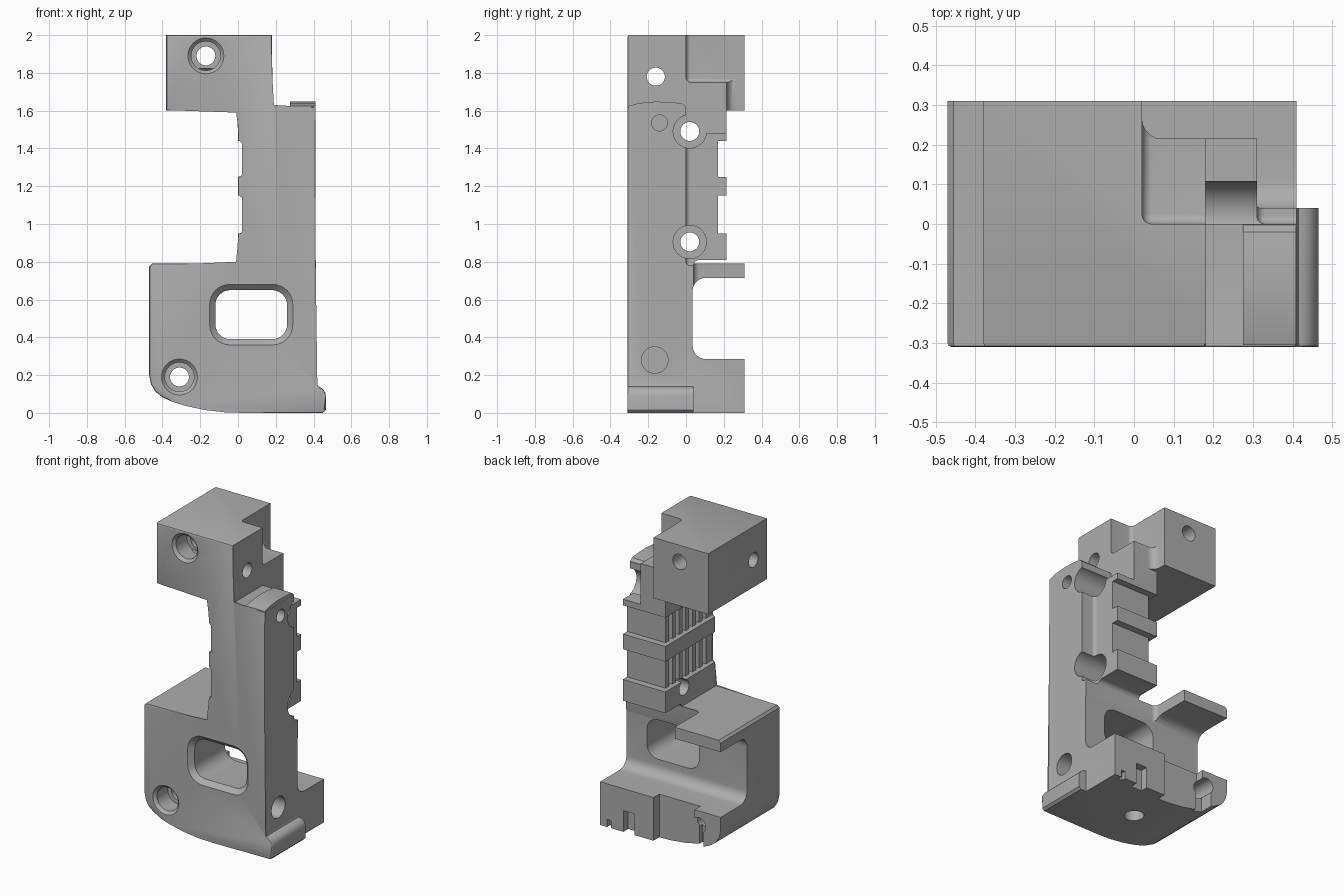
import bpy, bmesh
from math import sin, cos, pi, radians

if "Cube" in bpy.data.objects:
    bpy.data.objects.remove(bpy.data.objects["Cube"])

grey = bpy.data.materials.new("plain_grey")
grey.use_nodes = True
grey.diffuse_color = (0.42, 0.42, 0.42, 1)
grey.node_tree.nodes["Principled BSDF"].inputs["Base Color"].default_value = (0.42, 0.42, 0.42, 1)

PLACE = {"x": lambda u, v, t: (t, u, v),
         "y": lambda u, v, t: (u, t, v),
         "z": lambda u, v, t: (u, v, t)}


def arc(cu, cv, r, start, end, steps=8):
    angles = [radians(start + (end - start) * i / steps) for i in range(steps + 1)]
    return [(cu + r * cos(a), cv + r * sin(a)) for a in angles]


def circle(cu, cv, r, steps=40):
    return arc(cu, cv, r, 0, 360, steps)[:-1]


def rounded(u0, u1, v0, v1, r):
    return (arc(u1 - r, v1 - r, r, 0, 90) + arc(u0 + r, v1 - r, r, 90, 180)
            + arc(u0 + r, v0 + r, r, 180, 270) + arc(u1 - r, v0 + r, r, 270, 360))


def loft(name, axis, lo, hi, start, end=None, edge=0):
    """Solid between two outlines along an axis, optionally bevelled at its low end."""
    bm = bmesh.new()
    rings = [[bm.verts.new(PLACE[axis](u, v, t)) for u, v in prof]
             for prof, t in ((start, lo), (end or start, hi))]
    cap = bm.faces.new(rings[0])
    bm.faces.new(rings[1])
    n = len(start)
    for i in range(n):
        j = (i + 1) % n
        bm.faces.new((rings[0][i], rings[0][j], rings[1][j], rings[1][i]))
    if edge:
        bmesh.ops.bevel(bm, geom=list(cap.edges), offset=edge, segments=2,
                        profile=0.5, affect="EDGES")
    bmesh.ops.recalc_face_normals(bm, faces=bm.faces)
    mesh = bpy.data.meshes.new(name)
    bm.to_mesh(mesh)
    bm.free()
    mesh.materials.append(grey)
    obj = bpy.data.objects.new(name, mesh)
    bpy.context.collection.objects.link(obj)
    return obj


def box(x0, x1, y0, y1, z0, z1, r=0):
    """Cutter block; r rounds all its edges, leaving fillets in the body."""
    obj = loft("cutter", "z", z0, z1, [(x0, y0), (x1, y0), (x1, y1), (x0, y1)])
    if r:
        bm = bmesh.new()
        bm.from_mesh(obj.data)
        bmesh.ops.bevel(bm, geom=list(bm.edges), offset=r, segments=5,
                        profile=0.5, affect="EDGES")
        bm.to_mesh(obj.data)
        bm.free()
    return obj


def combine(body, other, operation="DIFFERENCE"):
    other.hide_render = True
    mod = body.modifiers.new("combine", "BOOLEAN")
    mod.operation, mod.solver, mod.object = operation, "EXACT", other
    bpy.context.view_layer.objects.active = body
    bpy.ops.object.modifier_apply(modifier=mod.name)
    bpy.data.objects.remove(other)


# Full-depth silhouette: curved foot, lip, column with two recesses, offset head
outline = [(-0.07, 0.003), (0.03, 0), (0.45, 0), (0.465, 0.015)]
outline += arc(0.415, 0.09, 0.05, 0, 90, 5)
outline += [(0.41, 0.15), (0.41, 1.62), (0.18, 1.62), (0.18, 2), (-0.38, 2), (-0.38, 1.6), (0, 1.6)]
for low, high in ((1.25, 1.44), (0.95, 1.15)):
    outline += [(0, high), (0.03, high), (0.03, low), (0, low)]
outline += [(0, 0.79), (-0.455, 0.79), (-0.47, 0.775), (-0.47, 0.2), (-0.46, 0.15),
            (-0.435, 0.11), (-0.4, 0.083), (-0.35, 0.06), (-0.28, 0.038), (-0.18, 0.016)]
body = loft("bracket_body", "y", -0.31, 0.31, outline, edge=0.01)

# Raised crowned pad on the shoulder
pad = [(-0.305, 1.55), (-0.305, 1.625), (-0.25, 1.64), (-0.16, 1.648), (-0.08, 1.645),
       (-0.02, 1.638), (-0.003, 1.62), (-0.003, 1.55)]
combine(body, loft("shoulder_pad", "x", 0.275, 0.409, pad), "UNION")

cutters = [
    # open bay behind the lower plate, and the clearances beside its shelf
    loft("cutter", "x", -1, 1, rounded(0.035, 1, 0.285, 0.715, 0.07)),
    box(-0.135, 1, 0.04, 1, 0.5, 0.81, 0.03),
    box(0.41, 1, 0.04, 1, -1, 0.5),
    box(-0.28, 0.02, 0.25, 1, -1, 0.5),
    # back of column, shoulder steps and head step
    box(-0.05, 1, 0.215, 1, 0.6, 1.6),
    box(0.02, 1, 0.215, 1, 1.4, 3, 0.05),
    box(0.18, 1, 0, 1, 1.48, 3),
    box(0.02, 1, 0, 1, 1.75, 3, 0.025),
    box(0.31, 1, 0, 1, 0.78, 3, 0.02),
    # slots and socket under the foot
    box(0.16, 0.24, 0.26, 1, -1, 0.14),
    box(0.33, 0.36, 0.28, 1, -1, 0.05),
    loft("cutter", "z", -1, 0.15, circle(0, 0, 0.06)),
    box(-0.345, -0.275, 0.22, 1, -1, 0.19),
]

# Window with a chamfered front rim
inner = rounded(-0.12, 0.26, 0.39, 0.65, 0.08)
outer = rounded(-0.16, 0.3, 0.35, 0.69, 0.115)
cutters += [loft("cutter", "y", -1, 1, inner),
            loft("cutter", "y", -0.32, -0.28, outer, inner)]

# Counterbored screw holes through the front
for x, z in ((-0.17, 1.89), (-0.31, 0.19)):
    cutters += [loft("cutter", "y", -1, 1, circle(x, z, 0.05)),
                loft("cutter", "y", -1, -0.18, circle(x, z, 0.077)),
                loft("cutter", "y", -0.32, -0.29, circle(x, z, 0.105), circle(x, z, 0.075))]

# Sideways screw holes, the head cross hole and blind side sockets
for z in (1.49, 0.905):
    cutters += [loft("cutter", "x", -0.1, 1, circle(0.02, z, 0.05)),
                loft("cutter", "x", 0.18, 1, circle(0.02, z, 0.088))]
cutters += [loft("cutter", "x", -1, 1, circle(-0.16, 1.78, 0.048)),
            loft("cutter", "x", 0.28, 1, circle(-0.14, 1.535, 0.042)),
            loft("cutter", "x", 0.28, 1, circle(-0.165, 0.28, 0.07))]

# Recesses around the column back and rows of grooves on its side
for low, high in ((1.25, 1.44), (0.95, 1.15)):
    cutters.append(box(-0.1, 1, 0.17, 1, low, high))
    for i in range(6):
        y = -0.25 + i * 0.07
        cutters.append(box(-0.1, 0.07, y, y + 0.035, low, high))

for cutter in cutters:
    combine(body, cutter)

bpy.ops.object.select_all(action="DESELECT")
body.select_set(True)
bpy.context.view_layer.objects.active = body
bpy.ops.object.shade_smooth_by_angle(angle=radians(30))
